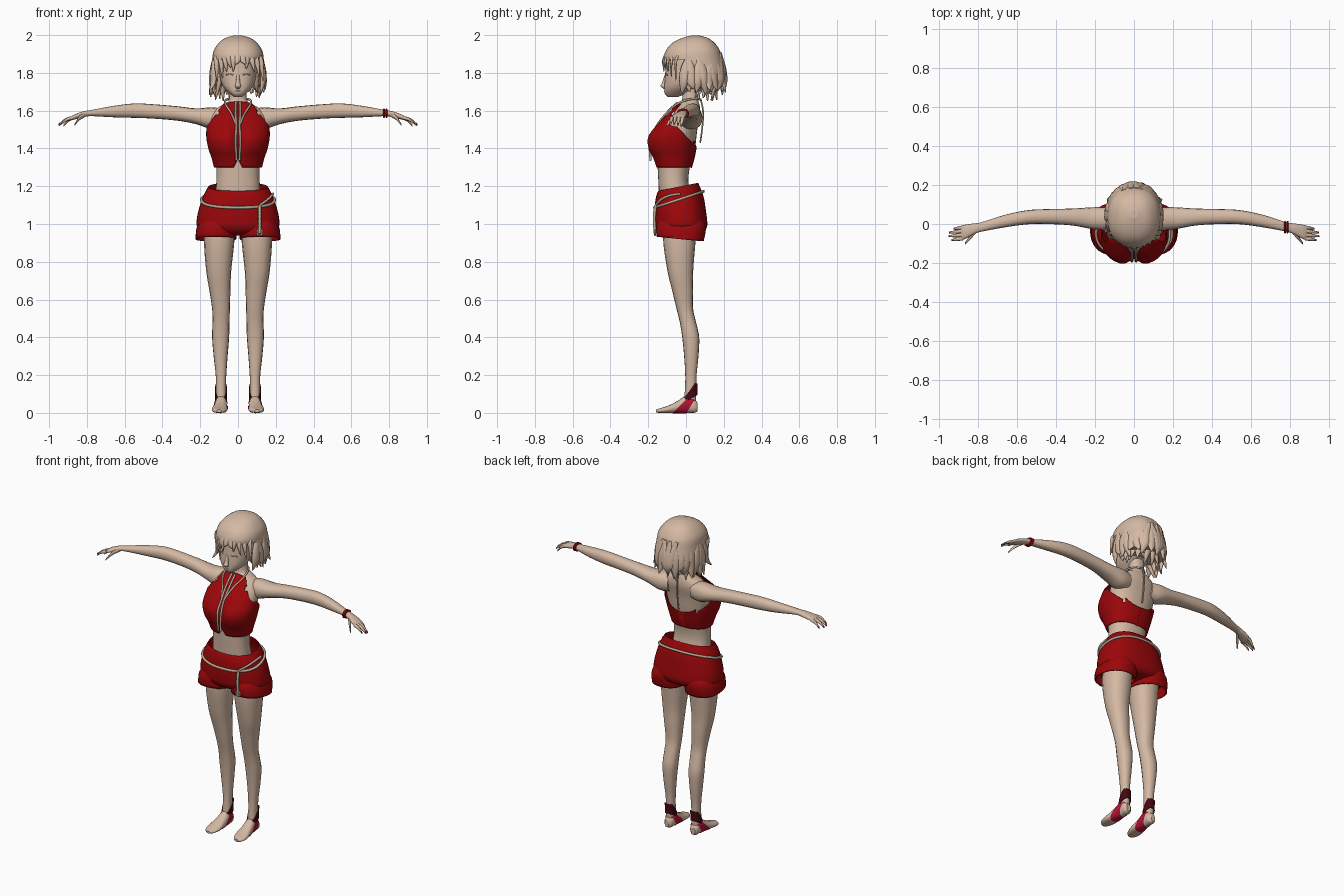
import bpy, bmesh, math, random
from mathutils import Vector

random.seed(4)
default = bpy.data.objects.get("Cube")
if default:
    bpy.data.objects.remove(default)

X, Y, Z = Vector((1, 0, 0)), Vector((0, 1, 0)), Vector((0, 0, 1))


def material(name, colour):
    m = bpy.data.materials.new(name)
    m.use_nodes = True
    m.diffuse_color = (*colour, 1)
    m.node_tree.nodes["Principled BSDF"].inputs["Base Color"].default_value = (*colour, 1)
    return m


skin = material("warm beige", (0.66, 0.485, 0.37))
red = material("deep red", (0.33, 0.002, 0.003))
crimson = material("crimson", (0.48, 0.006, 0.035))
maroon = material("maroon", (0.06, 0.002, 0.005))
cord_tone = material("greyish tan cord", (0.5, 0.41, 0.31))


def spline(rows, steps):
    """Catmull-Rom interpolation of rows of numbers."""
    out = []
    for i in range(len(rows) - 1):
        a, b, c, d = rows[max(i - 1, 0)], rows[i], rows[i + 1], rows[min(i + 2, len(rows) - 1)]
        for s in range(steps):
            t = s / steps
            out.append([q + 0.5 * t * (r - p + t * (2 * p - 5 * q + 4 * r - w + t * (3 * (q - r) + w - p)))
                        for p, q, r, w in zip(a, b, c, d)])
    return out + [list(rows[-1])]


def oval(t, power=2.3):
    c, s = math.cos(t), math.sin(t)
    return (math.copysign(abs(c) ** (2 / power), c), math.copysign(abs(s) ** (2 / power), s))


def loft(bm, rows, u, v, sides=16, steps=4, caps=True):
    """Rows: x, y, z, radius along u, radius along v, optional front dent."""
    rings = []
    for row in spline(rows, steps):
        ring = []
        for k in range(sides):
            a, b = oval(2 * math.pi * k / sides)
            p = Vector(row[:3]) + u * a * max(row[3], 0.001) + v * b * max(row[4], 0.001)
            if len(row) > 5 and b < 0:
                p.y += row[5] * math.exp(-(p.x / 0.035) ** 2)
            ring.append(bm.verts.new(p))
        rings.append(ring)
    for r, s in zip(rings, rings[1:]):
        for k in range(sides):
            j = (k + 1) % sides
            bm.faces.new((r[k], r[j], s[j], s[k]))
    if caps:
        bm.faces.new(rings[0])
        bm.faces.new(rings[-1])


def upright(rows):
    """Rows z, front y, back y, half width, (dent) become loft rows."""
    return [(0, (f + b) / 2, z, w, (b - f) / 2, *rest) for z, f, b, w, *rest in rows]


def cut(bm, point, normal, where=lambda c: True):
    """Remove what lies on the normal side of a plane."""
    faces = [f for f in bm.faces if where(f.calc_center_median())]
    geom = set(faces) | {e for f in faces for e in f.edges} | {v for f in faces for v in f.verts}
    bmesh.ops.bisect_plane(bm, geom=list(geom), plane_co=point, plane_no=normal, clear_outer=True)


def add_object(name, data, mat, mirror):
    data.materials.append(mat)
    ob = bpy.data.objects.new(name, data)
    bpy.context.collection.objects.link(ob)
    if mirror:
        ob.modifiers.new("Mirror", "MIRROR").use_clip = False
    return ob


def finish(name, bm, mat, mirror=False, thickness=0):
    bmesh.ops.recalc_face_normals(bm, faces=bm.faces)
    for f in bm.faces:
        f.smooth = len(f.verts) < 6
    me = bpy.data.meshes.new(name)
    bm.to_mesh(me)
    bm.free()
    ob = add_object(name, me, mat, mirror)
    if thickness:
        mod = ob.modifiers.new("Thickness", "SOLIDIFY")
        mod.thickness, mod.offset = thickness, -1


def part(name, rows, u, v, mat, mirror=False, **kw):
    bm = bmesh.new()
    loft(bm, rows, u, v, **kw)
    finish(name, bm, mat, mirror)


def cord(name, points, radius, mat, mirror=False, closed=False):
    cu = bpy.data.curves.new(name, "CURVE")
    cu.dimensions, cu.bevel_depth, cu.bevel_resolution = "3D", radius, 1
    cu.resolution_u, cu.use_fill_caps = 4, True
    sp = cu.splines.new("BEZIER")
    sp.bezier_points.add(len(points) - 1)
    sp.use_cyclic_u = closed
    for bp, p in zip(sp.bezier_points, points):
        bp.co = p
        bp.handle_left_type = bp.handle_right_type = "AUTO"
    add_object(name, cu, mat, mirror)


# Body
part("torso", upright([
    (1.05, -.14, .06, .13), (1.2, -.145, .015, .116), (1.3, -.15, .02, .115), (1.4, -.15, .047, .13),
    (1.5, -.11, .06, .145), (1.57, -.075, .075, .145), (1.61, -.05, .075, .115), (1.635, -.03, .07, .075),
    (1.66, -.02, .065, .047), (1.76, -.02, .06, .042)]), X, Y, skin, sides=32)
part("arm", [
    (.08, .025, 1.56, .05, .05), (.14, .027, 1.56, .06, .058), (.22, .03, 1.57, .055, .042),
    (.32, .036, 1.585, .043, .038), (.45, .038, 1.596, .038, .038), (.55, .034, 1.6, .036, .038),
    (.66, .015, 1.595, .032, .03), (.78, -.015, 1.587, .024, .016), (.82, -.025, 1.58, .028, .016),
    (.87, -.042, 1.565, .037, .013), (.888, -.046, 1.557, .032, .009)], Y, Z, skin, True)
part("leg", [
    (.095, -.03, 1.02, .08, .09), (.1, -.035, .9, .08, .085), (.102, -.03, .75, .066, .068),
    (.096, -.018, .65, .056, .056), (.09, -.006, .55, .047, .044), (.09, .01, .48, .045, .043),
    (.092, .025, .4, .045, .045), (.092, .028, .3, .037, .038), (.09, .026, .2, .028, .03),
    (.09, .024, .12, .026, .03), (.09, .02, .05, .026, .032)], X, Y, skin, True)

# Fingers with small painted tips
hands, nails = bmesh.new(), bmesh.new()
for k, reach in enumerate((.925, .947, .95, .935)):
    y = -.017 - .019 * k
    base, tip = Vector((.875, y, 1.562)), Vector((reach, y - .008, 1.518 + .004 * k))
    mid = base.lerp(tip, .5) + Vector((0, 0, .008))
    loft(hands, [(*base, .01, .01), (*mid, .009, .009), (*tip, .004, .004)], Y, Z, sides=8)
    near = mid.lerp(tip, .8) + Vector((0, 0, .002))
    loft(nails, [(*near, .005, .005), (*tip, .0045, .0045)], Y, Z, sides=8, steps=1)
loft(hands, [(.81, -.035, 1.578, .012, .012), (.84, -.07, 1.56, .012, .012),
             (.865, -.1, 1.525, .005, .005)], Y, Z, sides=8)
finish("fingers", hands, skin, True)
finish("fingernails", nails, crimson, True)

# Feet and shoes
foot = [(.093, .062, .03, .014, .022), (.09, .045, .036, .028, .035), (.09, 0, .045, .03, .045),
        (.093, -.05, .03, .036, .03), (.097, -.1, .018, .042, .018), (.1, -.14, .012, .032, .012),
        (.1, -.158, .01, .012, .008)]
part("foot", foot, X, Z, skin, True)
bm = bmesh.new()
loft(bm, [(x, y, z + .001, w + .004, h + .003) for x, y, z, w, h in foot], X, Z, sides=24, caps=False)
cut(bm, (0, -.07, 0), (0, -.7, .7))
cut(bm, (0, .003, 0), (0, .85, -.52))
finish("shoe_strap", bm, crimson, True)
bm = bmesh.new()
loft(bm, [(.09, .025, .06, .032, .04), (.09, .025, .11, .031, .036), (.09, .026, .155, .033, .036)],
     X, Y, sides=24, caps=False)
cut(bm, (0, .02, .118), (0, -.07, .055))
cut(bm, (0, .02, .072), (0, .04, -.07))
finish("shoe_heel_cuff", bm, maroon, True, .004)

# Halter top: one half, trimmed along neck, armhole, back and hem slit, then mirrored
bm = bmesh.new()
loft(bm, upright([
    (1.3, -.16, .03, .127, .005), (1.35, -.18, .045, .14, .012), (1.4, -.205, .055, .157, .026),
    (1.46, -.208, .068, .168, .032), (1.52, -.165, .075, .166, .02), (1.56, -.125, .08, .16, .008),
    (1.6, -.08, .083, .145, 0), (1.65, -.032, .08, .1, 0)]), X, Y, sides=64, caps=False)
cut(bm, (0, 0, 0), -X)
cut(bm, (.068, 0, 1.65), (.13, 0, .095))
cut(bm, (0, .057, 1.405), (0, .24, .09))
cut(bm, (0, .057, 1.405), (0, .09, .085), lambda c: c.x > .11 and c.y > -.07)
cut(bm, (0, 0, 1.345), (-.06, 0, -.03), lambda c: c.y < -.08)
finish("halter_top", bm, red, True, .005)

# Shorts
bm = bmesh.new()
loft(bm, upright([
    (1.25, -.11, .05, .135), (1.21, -.13, .068, .152), (1.15, -.157, .092, .183), (1.08, -.166, .104, .207),
    (1.02, -.166, .112, .219), (.985, -.162, .111, .215), (.955, -.14, .09, .17),
    (.94, -.09, .03, .08)]), X, Y, sides=40)
cut(bm, (0, -.15, 1.175), (0, -.2, 1))
finish("shorts", bm, red, thickness=.006)
bm = bmesh.new()
loft(bm, [(.1, -.028, 1.06, .07, .09), (.112, -.026, .99, .104, .13), (.118, -.029, .91, .108, .123)],
     X, Y, sides=32, caps=False)
cut(bm, (0, -.15, .932), (0, -.1, -1))
finish("shorts_leg", bm, red, True, .006)

# Belt, its hanging end, and the other cords
belt = []
for k in range(32):
    a, b = oval(math.tau * k / 32)
    belt.append((a * (.193 - .01 * b), -.037 + b * .129, 1.13 + .043 * b))
cord("belt", belt, .008, cord_tone, closed=True)
cord("belt_loop", [(.115, -.16, 1.1), (.155, -.133, 1.128), (.178, -.09, 1.15), (.184, -.03, 1.16)],
     .007, cord_tone)
cord("belt_tail", [(.115, -.16, 1.1), (.115, -.168, 1.04), (.115, -.163, .95)], .009, cord_tone)
cord("belt_tail_ring", [(.115 + .014 * a, -.164, .955 + .014 * b)
                        for a, b in (oval(k * math.pi / 4) for k in range(8))], .005, cord_tone, closed=True)
cord("front_lace", [(.011, -.045, 1.645), (.012, -.105, 1.585), (.009, -.155, 1.52),
                    (.012, -.188, 1.45), (.008, -.188, 1.335)], .0065, cord_tone, True)
cord("neck_cord", [(0, .078, 1.66), (.052, .03, 1.662), (.068, -.04, 1.64), (.035, -.105, 1.585),
                   (.012, -.15, 1.53)], .006, cord_tone, True)
cord("back_cord", [(0, .078, 1.66), (0, .09, 1.6), (0, .085, 1.5), (0, .075, 1.43)], .005, cord_tone)
for name, x in (("bracelet", .773), ("bracelet_second", .786)):
    cord(name, [(x, -.016 + .027 * a, 1.586 + .02 * b)
                for a, b in (oval(k * math.pi / 6) for k in range(12))], .0055, red, closed=True)

# Head and face
part("head", upright([
    (1.672, -.095, -.045, .02), (1.69, -.112, 0, .043), (1.72, -.115, .05, .073), (1.76, -.113, .1, .092),
    (1.82, -.108, .13, .1), (1.88, -.1, .14, .1), (1.94, -.06, .1, .07)]), X, Y, skin, sides=32)
part("nose", [(0, -.106, 1.79, .008, .007), (0, -.115, 1.75, .011, .011), (0, -.121, 1.73, .015, .014),
              (0, -.112, 1.716, .008, .006)], X, Y, skin, sides=12)
part("ear", [(.09, .02, 1.785, .022, .03), (.106, .026, 1.785, .024, .034), (.112, .028, 1.786, .01, .018)],
     Y, Z, skin, True, sides=12)
cord("eyelid", [(.024, -.107, 1.787), (.042, -.105, 1.794), (.064, -.097, 1.789)], .003, skin, True)
cord("lips", [(-.018, -.11, 1.704), (0, -.114, 1.704), (.018, -.11, 1.704)], .003, skin)

# Hair cap open around the face
bm = bmesh.new()
loft(bm, upright([
    (1.735, .01, .19, .12), (1.8, -.06, .205, .135), (1.87, -.115, .193, .136), (1.92, -.105, .178, .128),
    (1.96, -.07, .15, .1), (1.985, -.02, .115, .066), (1.998, .03, .07, .02)]), X, Y, sides=48)
faces = [f for f in bm.faces if f.calc_center_median().y < 0 and f.calc_center_median().z < 1.87]
bmesh.ops.delete(bm, geom=faces, context="FACES")
finish("hair_cap", bm, skin)

# Outer and inner locks around the sides and back
bm = bmesh.new()
for count, scale, tip_z in ((20, 1, 1.69), (14, .72, 1.67)):
    for k in range(count):
        t = math.radians(-14 + 208 * k / (count - 1) + random.uniform(-4, 4))
        out, along = Vector((math.cos(t), math.sin(t), 0)), Vector((-math.sin(t), math.cos(t), 0))
        flick = random.uniform(.8, 1.1) + .12 * abs(out.x)
        low, bend = tip_z + random.uniform(-.02, .03), random.uniform(-.03, .03)
        lock = [(s * scale * .137 * out.x + along.x * d, .04 + s * scale * .162 * out.y + along.y * d, z, w, h)
                for s, z, w, h, d in ((.88, 1.91, .01, .006, -bend), (1, 1.82, .026, .012, 0),
                                      (1.02, 1.75, .025, .013, bend * .3), (flick, low, .003, .003, bend))]
        loft(bm, lock, along, out, sides=8)

# Fringe swept from a parting, with uneven tips
for k in range(11):
    x = -.115 + .023 * k
    back, sweep = 5 * x * x, random.uniform(-.02, .02)
    tip = 1.835 - 6 * x * x + random.uniform(-.03, .015)
    loft(bm, [(.02 + x * .4, -.06 + back * .5, 1.955, .01, .006), (x * .85, -.105 + back, 1.9, .019, .009),
              (x * 1.03 + sweep * .3, -.12 + back, 1.86, .015, .007),
              (x * 1.1 + sweep, -.12 + back, tip, .002, .002)], X, Y, sides=8)
finish("hair_locks", bm, skin)
